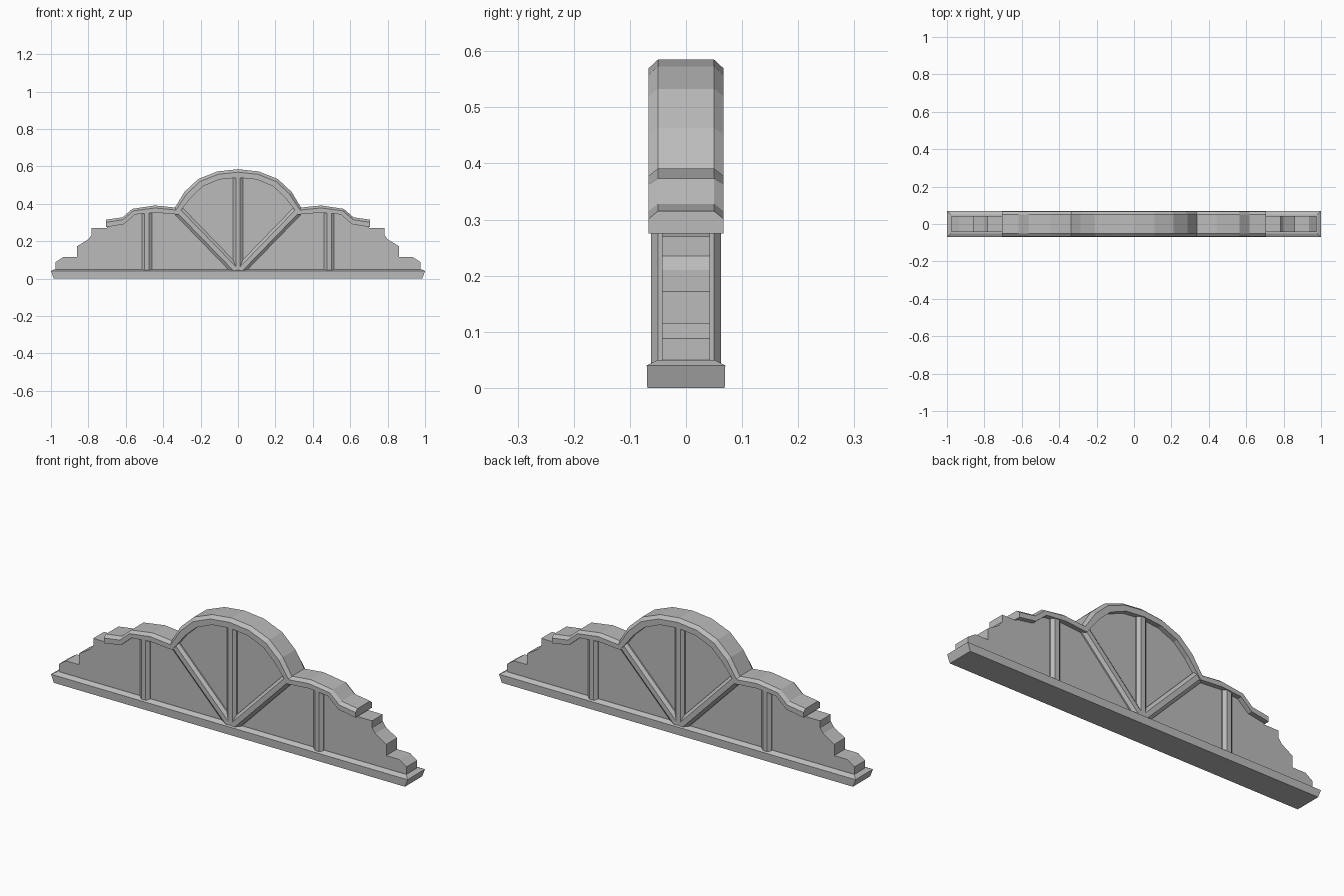
import bpy, bmesh
from mathutils import Vector

cube = bpy.data.objects.get("Cube")
if cube:
    bpy.data.objects.remove(cube, do_unlink=True)

stone = bpy.data.materials.new("grey stone")
stone.use_nodes = True
GREY = (0.5, 0.5, 0.5, 1)
stone.diffuse_color = GREY
stone.node_tree.nodes["Principled BSDF"].inputs["Base Color"].default_value = GREY


def loft(name, rings):
    """Join equal-sized closed rings into a capped solid."""
    bm = bmesh.new()
    rows = [[bm.verts.new(p) for p in ring] for ring in rings]
    n = len(rows[0])
    for a, b in zip(rows, rows[1:]):
        for i in range(n):
            j = (i + 1) % n
            bm.faces.new((a[i], a[j], b[j], b[i]))
    bm.faces.new(rows[0][::-1])
    bm.faces.new(rows[-1])
    bmesh.ops.recalc_face_normals(bm, faces=bm.faces)
    mesh = bpy.data.meshes.new(name)
    bm.to_mesh(mesh)
    bm.free()
    mesh.materials.append(stone)
    obj = bpy.data.objects.new(name, mesh)
    bpy.context.collection.objects.link(obj)
    return obj


def mirrored(half):
    """Extend a right-hand outline starting at x = 0 to both sides."""
    return [(-x, z) for x, z in half[:0:-1]] + half


# Moulding outlines, from the crown down to the outer end
outer = mirrored([(0, .585), (.11, .573), (.212, .533), (.287, .463), (.337, .38),
                  (.444, .391), (.565, .373), (.617, .328), (.706, .315)])
inner = mirrored([(0, .54), (.1, .53), (.188, .493), (.252, .433), (.322, .343),
                  (.444, .353), (.55, .343), (.61, .291), (.706, .275)])

# Curved cornice with chamfered upper edges
rings = []
for o, i in zip(outer, inner):
    o, i = Vector(o), Vector(i)
    s = o.lerp(i, .35)
    section = [(.05, o), (.067, s), (.067, i)]
    rings.append([(p.x, y, p.y) for y, p in section]
                 + [(p.x, -y, p.y) for y, p in section[::-1]])
loft("cornice", rings)

# Wall panel with stepped shoulders, reaching up into the cornice
middle = [tuple(Vector(o).lerp(Vector(i), .6)) for o, i in zip(outer, inner)]
steps = [(.70, .27), (.782, .27), (.782, .235), (.80, .21), (.862, .172),
         (.862, .115), (.935, .115), (.975, .088), (.975, .03)]
outline = [(-x, z) for x, z in steps[::-1]] + middle + steps
loft("wall_panel", [[(x, y, z) for x, z in outline] for y in (-.043, .043)])

# Plinth with flared ends and a sloping top edge
loft("plinth", [[(sx * x, sy * y, z) for sx, sy in ((-1, -1), (1, -1), (1, 1), (-1, 1))]
                for x, y, z in ((.985, .069, 0), (1, .07, .04), (.98, .05, .05))])


def rib(name, start, end):
    """Chamfered bar showing on both faces of the panel."""
    a, b = Vector(start), Vector(end)
    d = (b - a).normalized()
    side = Vector((d.y, -d.x))
    corners = [(.012, .062), (.027, .05), (.027, -.05), (.012, -.062)]
    corners += [(-w, y) for w, y in corners[::-1]]
    loft(name, [[(p.x + side.x * w, y, p.y + side.y * w) for w, y in corners]
                for p in (a, b)])


rib("centre_rib", (0, .045), (0, .555))
for s, label in ((1, "left"), (-1, "right")):
    rib(label + "_upright_rib", (s * .487, .045), (s * .487, .365))
    rib(label + "_diagonal_rib", (s * .01, .045), (s * .318, .362))
